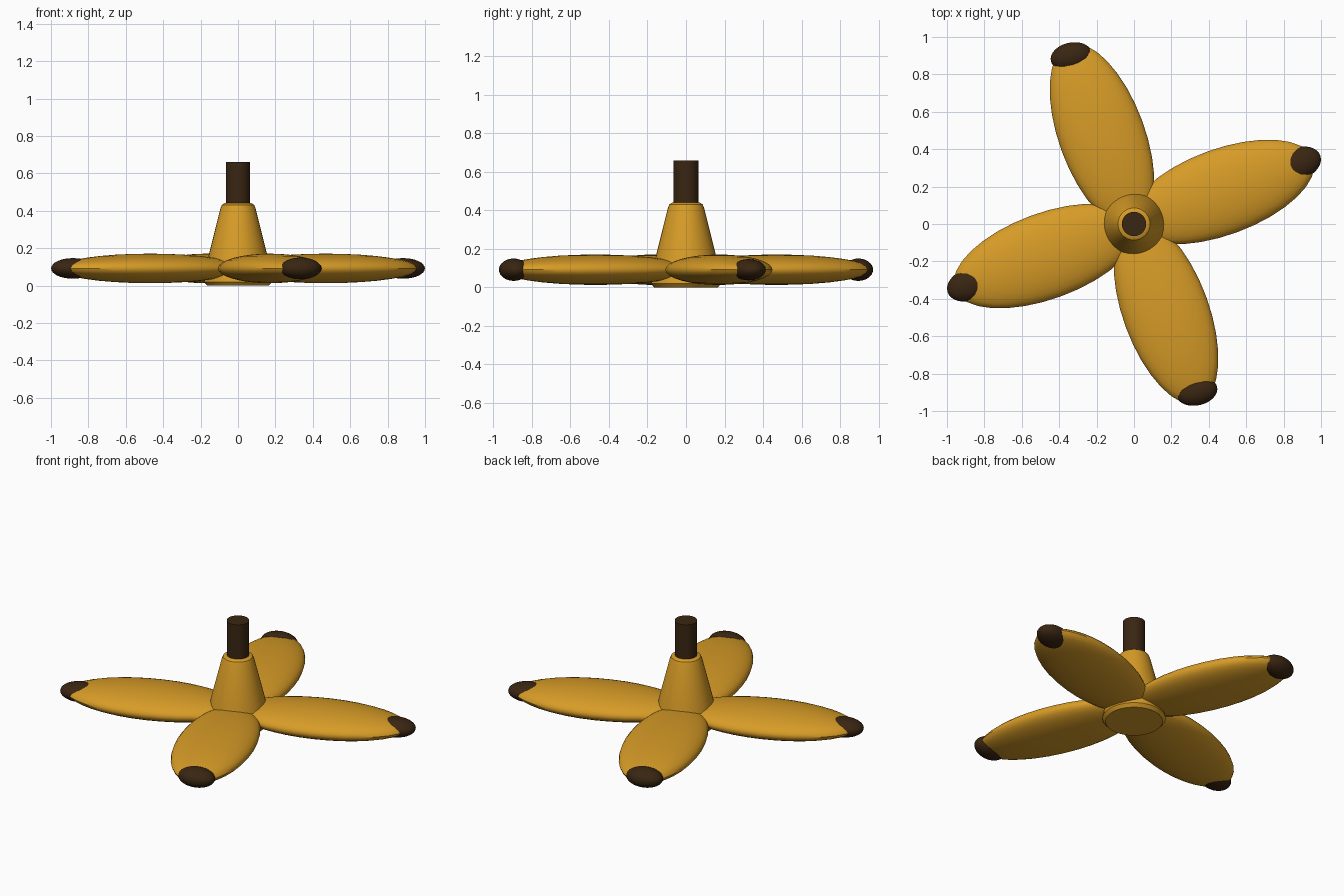
import bpy, bmesh, math
from mathutils import Matrix, Vector

if "Cube" in bpy.data.objects:
    bpy.data.objects.remove(bpy.data.objects["Cube"])


def material(name, col):
    m = bpy.data.materials.new(name)
    m.diffuse_color = (*col, 1)
    m.use_nodes = True
    m.node_tree.nodes["Principled BSDF"].inputs["Base Color"].default_value = m.diffuse_color
    return m


gold = material("golden_yellow", (0.68, 0.33, 0.02))
brown = material("dark_brown", (0.042, 0.019, 0.006))


def finish(name, bm, mat):
    bmesh.ops.recalc_face_normals(bm, faces=bm.faces[:])
    me = bpy.data.meshes.new(name)
    bm.to_mesh(me)
    bm.free()
    ob = bpy.data.objects.new(name, me)
    bpy.context.collection.objects.link(ob)
    me.materials.append(mat)
    bpy.ops.object.select_all(action='DESELECT')
    ob.select_set(True)
    bpy.context.view_layer.objects.active = ob
    bpy.ops.object.shade_smooth_by_angle(angle=math.radians(35))
    return ob


def ellipsoid(name, centre, radii, turn, mat, seg=32, rings=16):
    bm = bmesh.new()
    mtx = (Matrix.Translation(centre) @ Matrix.Rotation(turn, 4, 'Z')
           @ Matrix.Diagonal((*radii, 1)))
    bmesh.ops.create_uvsphere(bm, u_segments=seg, v_segments=rings, radius=1, matrix=mtx)
    return finish(name, bm, mat)


def lathe(name, profile, mat, seg=32):
    bm = bmesh.new()
    vs = [bm.verts.new((r, 0, z)) for r, z in profile]
    es = [bm.edges.new(p) for p in zip(vs, vs[1:])]
    bmesh.ops.spin(bm, geom=vs + es, cent=(0, 0, 0), axis=(0, 0, 1),
                   angle=2 * math.pi, steps=seg)
    bmesh.ops.remove_doubles(bm, verts=bm.verts[:], dist=1e-5)
    return finish(name, bm, mat)


Z = 0.092
BASE = math.radians(20)

# four flattened peel flaps, a quarter turn apart
for i in range(4):
    a = BASE + i * math.pi / 2
    ellipsoid(f"peel_flap_{i + 1}", Vector((0.5 * math.cos(a), 0.5 * math.sin(a), Z)),
              (0.52, 0.23, 0.079), a, gold)

# dark tips: long ones on the left/right flaps, wide ones on the front/back flaps
for i, s in enumerate((1, -1)):
    ellipsoid(f"side_tip_{i + 1}", Vector((s * 0.883, s * 0.325, Z)),
              (0.12, 0.085, 0.055), BASE, brown)
    ellipsoid(f"end_tip_{i + 1}", Vector((-s * 0.335, s * 0.895, Z)),
              (0.112, 0.075, 0.058), math.radians(12), brown)

# tapered hub and stem
lathe("hub", [(0, 0), (0.165, 0), (0.183, 0.02), (0.155, 0.17), (0.095, 0.41),
              (0.086, 0.432), (0.07, 0.442), (0, 0.442)], gold)
lathe("stem", [(0, 0.40), (0.065, 0.40), (0.065, 0.66), (0, 0.66)], brown)
